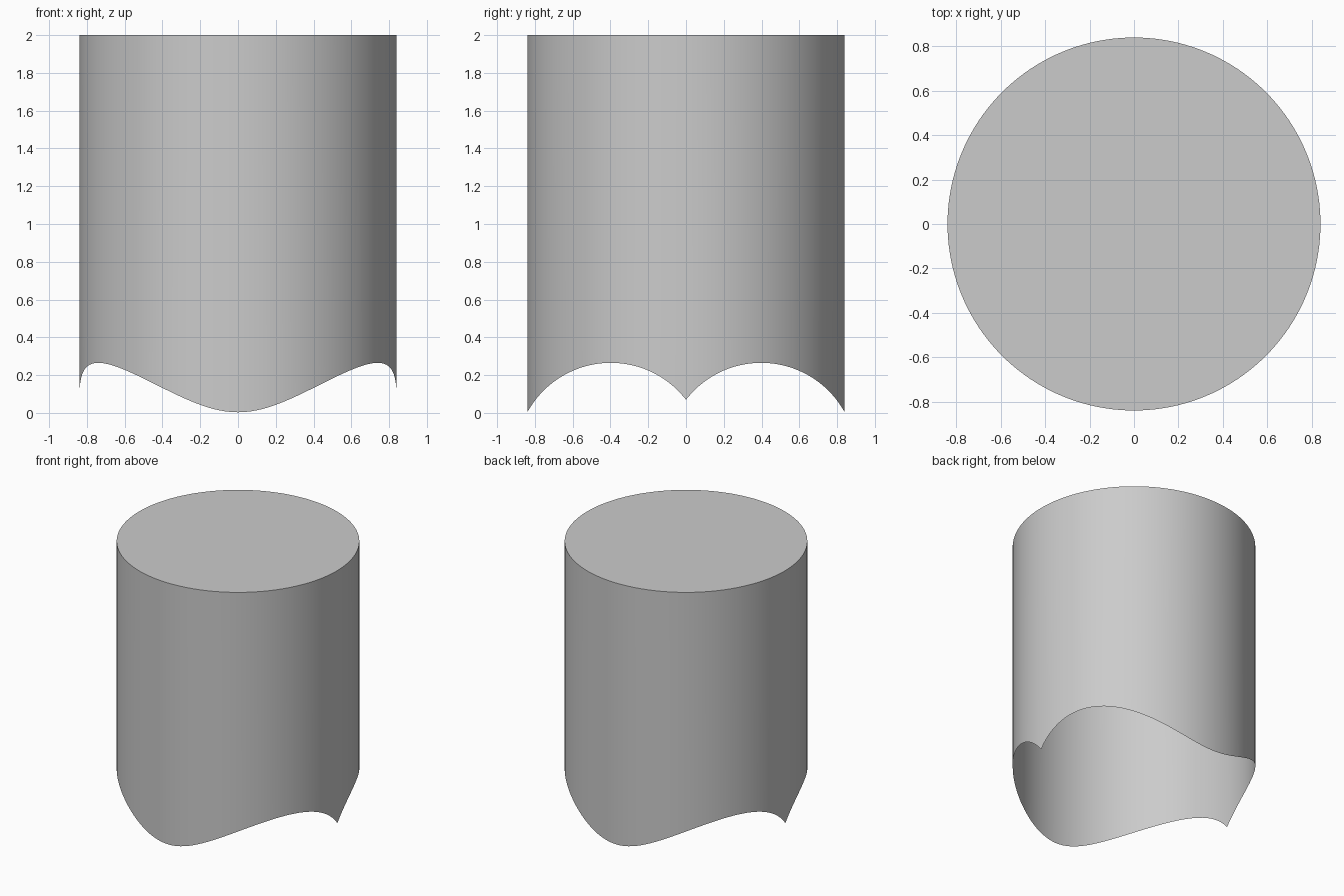
import bpy, bmesh, math

cube = bpy.data.objects.get("Cube")
if cube:
    bpy.data.objects.remove(cube, do_unlink=True)

RADIUS, HEIGHT, SEGMENTS = 0.84, 2.0, 160
ARC_Y, ARC_Z, ARC_R = 0.398, -0.239, 0.504   # pair of round notches along x

grey = bpy.data.materials.new("plain grey")
grey.use_nodes = True
colour = (0.6, 0.6, 0.6, 1)
grey.diffuse_color = colour
grey.node_tree.nodes["Principled BSDF"].inputs["Base Color"].default_value = colour


def notch_height(y):
    """Height of the twin-arched lower rim at depth y."""
    return max(0, ARC_Z + math.sqrt(ARC_R ** 2 - (abs(y) - ARC_Y) ** 2))


# Open tube wall with a notched lower rim
bm = bmesh.new()
top, bottom = [], []
for i in range(SEGMENTS):
    a = math.tau * i / SEGMENTS
    x, y = RADIUS * math.cos(a), RADIUS * math.sin(a)
    top.append(bm.verts.new((x, y, HEIGHT)))
    bottom.append(bm.verts.new((x, y, notch_height(y))))
for i in range(SEGMENTS):
    j = (i + 1) % SEGMENTS
    bm.faces.new((bottom[i], bottom[j], top[j], top[i]))

# Flat lid
bm.faces.new(top)

mesh = bpy.data.meshes.new("capped_tube")
bm.to_mesh(mesh)
bm.free()
mesh.materials.append(grey)
tube = bpy.data.objects.new("capped_tube", mesh)
bpy.context.collection.objects.link(tube)

# Smooth wall, crisp lid edge
bpy.context.view_layer.objects.active = tube
tube.select_set(True)
bpy.ops.object.shade_smooth_by_angle(angle=math.radians(30))
